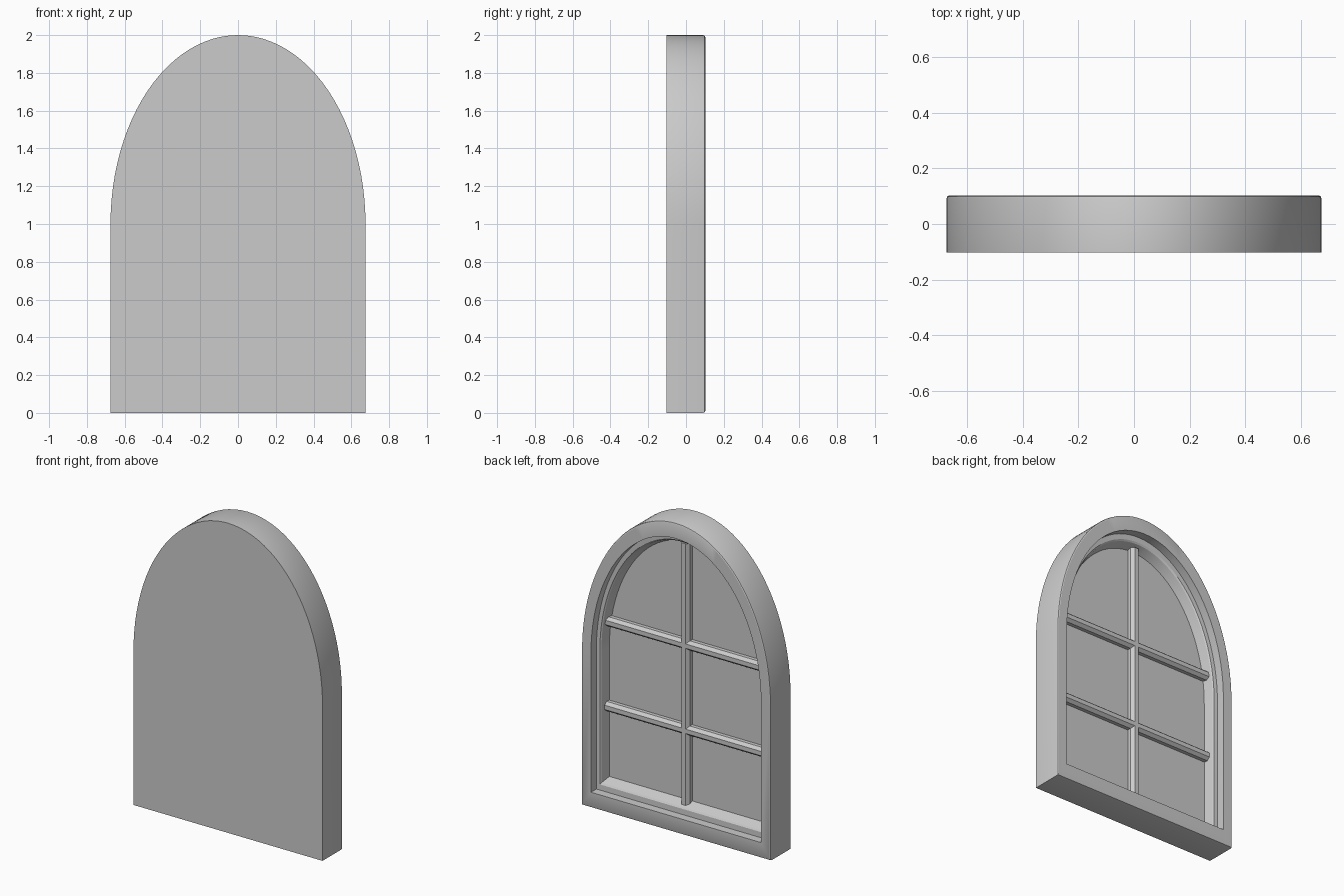
import bpy, bmesh, math

if "Cube" in bpy.data.objects:
    bpy.data.objects.remove(bpy.data.objects["Cube"])

HALF_W, SPRING, ARC = 0.675, 1.0, 48
Y0, Y1 = -0.102, 0.102          # flat front, detailed back


def outline(s):
    """Arched outline scaled about the spring line centre."""
    pts = [(-HALF_W * s, SPRING - s), (HALF_W * s, SPRING - s)]
    for i in range(ARC + 1):
        a = math.pi * i / ARC
        pts.append((HALF_W * s * math.cos(a), SPRING + s * math.sin(a)))
    return pts


def finish(name, bm):
    bmesh.ops.recalc_face_normals(bm, faces=bm.faces)
    me = bpy.data.meshes.new(name)
    bm.to_mesh(me)
    bm.free()
    ob = bpy.data.objects.new(name, me)
    bpy.context.collection.objects.link(ob)
    bpy.ops.object.select_all(action='DESELECT')
    ob.select_set(True)
    bpy.context.view_layer.objects.active = ob
    bpy.ops.object.shade_smooth_by_angle(angle=math.radians(25))
    return ob


def arched_body(name, steps):
    """Skin a stack of (scale, y) outlines and close both ends."""
    bm = bmesh.new()
    loops = [[bm.verts.new((x, y, z)) for x, z in outline(s)] for s, y in steps]
    for a, b in zip(loops, loops[1:]):
        n = len(a)
        for i in range(n):
            j = (i + 1) % n
            bm.faces.new((a[i], a[j], b[j], b[i]))
    bm.faces.new(loops[0])
    bm.faces.new(loops[-1])
    return finish(name, bm)


def glazing_bar(name, a, b, vertical):
    """Chamfered bar from a to b along z or x, centred at cross."""
    base, top, w, f = -0.025, 0.024, 0.031, 0.014
    sec = [(-w, base), (-w, 0.004), (-f, top), (f, top), (w, 0.004), (w, base)]
    bm = bmesh.new()
    ends = []
    for t in a, b:
        ends.append([bm.verts.new((t[0] + (u if vertical else 0), y,
                                   t[1] + (0 if vertical else u))) for u, y in sec])
    n = len(sec)
    for i in range(n):
        j = (i + 1) % n
        bm.faces.new((ends[0][i], ends[0][j], ends[1][j], ends[1][i]))
    for e in ends:
        bm.faces.new(e)
    return finish(name, bm)


# frame, stepped sash rim and recessed pane in one closed body
arched_body("window_frame", [
    (1.0, Y0), (1.0, Y1 - 0.01), (0.997, Y1 - 0.003), (0.99, Y1),   # outer wall, soft edge
    (0.9, Y1), (0.9, 0.047),                                        # face and reveal
    (0.865, 0.045), (0.855, 0.038), (0.832, -0.02),                 # sash and chamfer to pane
])

# glazing bars
glazing_bar("vertical_bar", (0, 0.15), (0, 1.84), True)
for label, z in (("lower_bar", 0.63), ("upper_bar", 1.18)):
    glazing_bar(label, (-0.565, z), (0.565, z), False)
